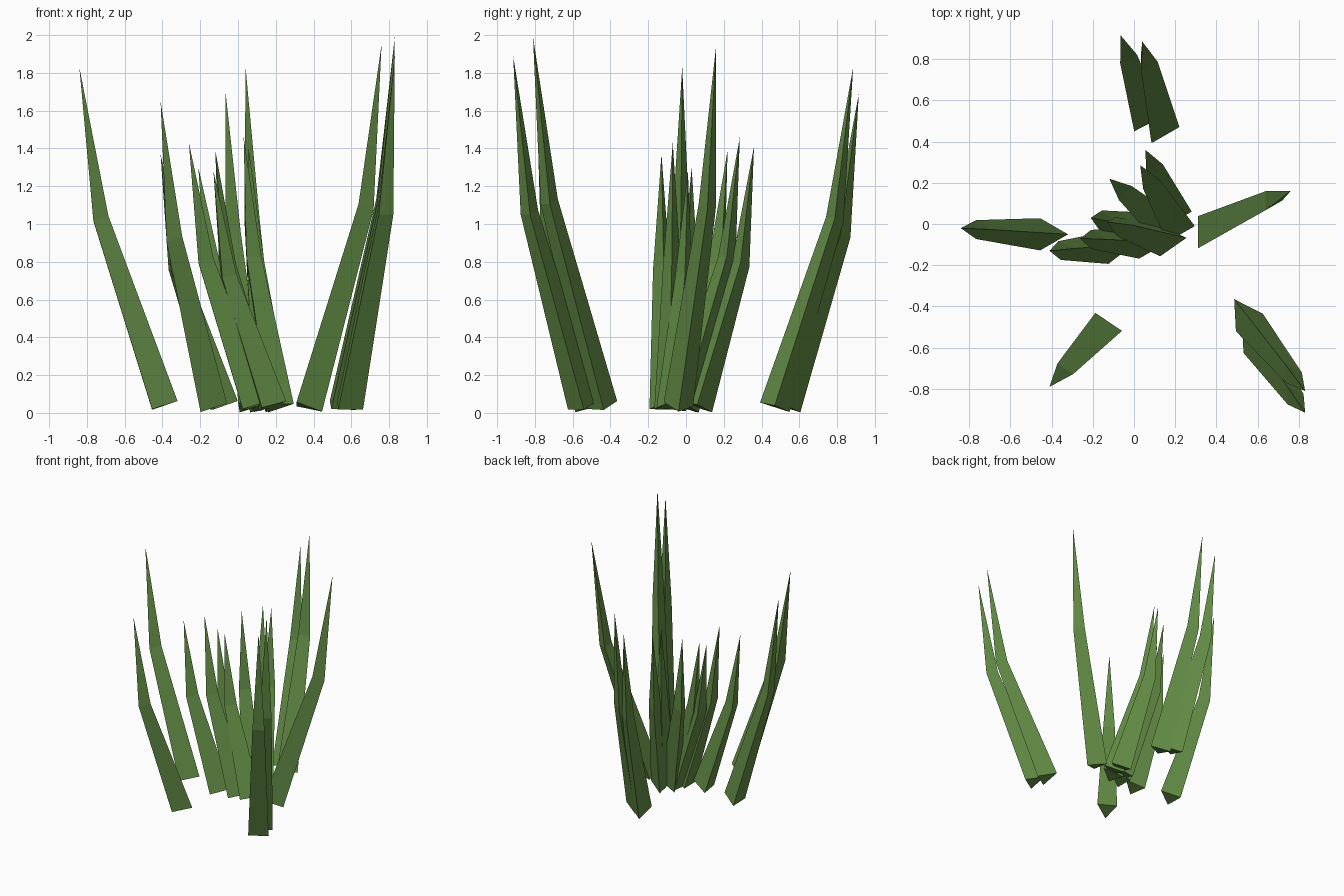
import bpy
from math import cos, sin, radians
from mathutils import Vector

cube = bpy.data.objects.get("Cube")
if cube:
    bpy.data.objects.remove(cube)

# One flat leaf colour
green = bpy.data.materials.new("leaf_green")
green.use_nodes = True
colour = (0.125, 0.265, 0.06, 1)
green.diffuse_color = colour
shader = next(n for n in green.node_tree.nodes if n.type == 'BSDF_PRINCIPLED')
shader.inputs["Base Color"].default_value = colour
shader.inputs["Roughness"].default_value = 0.9


def ring(centre, axis, radius, ridge):
    """Triangular section, tilted square to the blade axis."""
    points = []
    for corner in range(3):
        angle = radians(ridge + 120 * corner)
        dx, dy = radius * cos(angle), radius * sin(angle)
        dz = -(axis.x * dx + axis.y * dy) / axis.z
        points.append(centre + Vector((dx, dy, dz)))
    return points


def blade(name, root, tip, ridge):
    """Three-sided blade that leans out, then bends upright to a point."""
    base = Vector((*root, 0.033))
    tip = Vector(tip)
    bend = base.lerp(tip, 0.765)
    bend.z = tip.z * 0.56
    axis = bend - base
    verts = ring(base, axis, 0.09, ridge) + ring(bend, axis, 0.053, ridge) + [tip]
    faces = [(2, 1, 0)]
    for i in range(3):
        j = (i + 1) % 3
        faces += [(i, j, j + 3, i + 3), (i + 3, j + 3, 6)]
    mesh = bpy.data.meshes.new(name)
    mesh.from_pydata(verts, [], faces)
    mesh.materials.append(green)
    bpy.context.collection.objects.link(bpy.data.objects.new(name, mesh))


# Outer blades: root, tip, direction of the ridge in degrees
blade("right_blade", (-.41, -.05), (-.84, -.02, 1.83), 0)
blade("left_blade", (.355, -.04), (.76, .16, 1.95), 0)
blade("front_right_blade", (-.148, -.512), (-.41, -.79, 1.65), 236)
blade("front_left_blade_inner", (.535, -.44), (.83, -.81, 1.99), 123)
blade("front_left_blade_outer", (.572, -.545), (.83, -.915, 1.89), 123)
blade("back_blade_inner", (.13, .47), (.04, .885, 1.83), 120)
blade("back_blade_outer", (.05, .525), (-.065, .915, 1.69), 117)

# Central tuft leaning back
blade("tuft_back_blade_outer", (.19, .06), (.055, .36, 1.41), 120)
blade("tuft_back_blade_middle", (.205, -.01), (.03, .285, 1.46), 120)
blade("tuft_back_blade_inner", (.13, 0), (-.12, .22, 1.39), 137)

# Central tuft leaning right
blade("tuft_right_blade_outer", (-.09, -.11), (-.41, -.13, 1.37), 8)
blade("tuft_right_blade_front", (.07, -.09), (-.26, -.07, 1.43), 0)
blade("tuft_right_blade_back", (.1, -.03), (-.21, .03, 1.3), -10)
blade("tuft_right_blade_inner", (.165, -.075), (-.13, .01, 1.28), 5)
